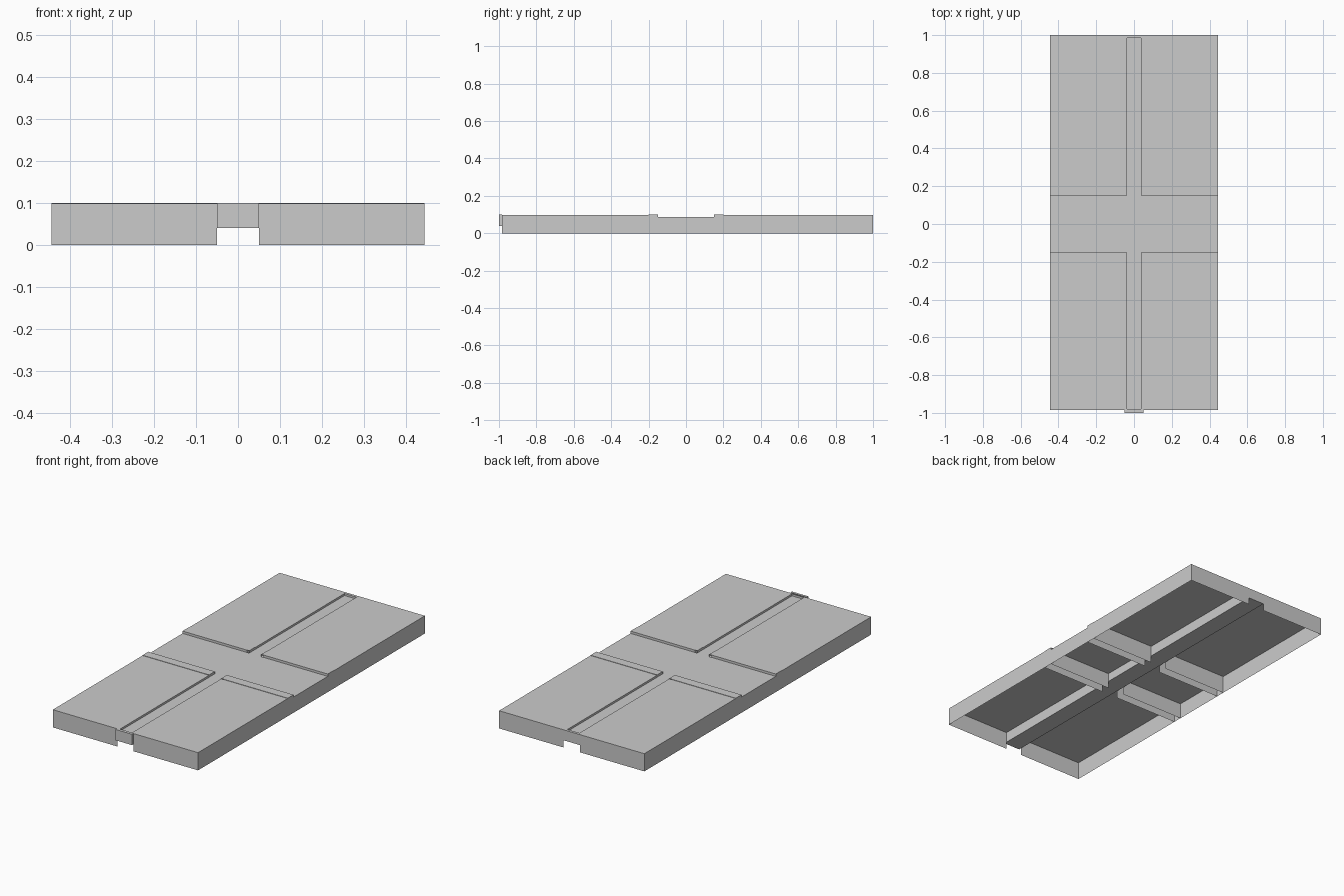
import bpy, bmesh

if "Cube" in bpy.data.objects:
    bpy.data.objects.remove(bpy.data.objects["Cube"])

W = 0.445            # half width
TOP, PANEL, FLOOR, BEAM = 0.10, 0.098, 0.087, 0.04
GROOVE, GAP = 0.037, 0.05
Y0, Y1 = -0.985, 1.0  # slab ends


def sheet_object(name, quads):
    """Open thin-sheet object from lists of corner points."""
    bm = bmesh.new()
    for q in quads:
        bm.faces.new([bm.verts.new(p) for p in q])
    bmesh.ops.remove_doubles(bm, verts=bm.verts, dist=1e-5)
    bmesh.ops.recalc_face_normals(bm, faces=bm.faces)
    me = bpy.data.meshes.new(name)
    bm.to_mesh(me)
    bm.free()
    ob = bpy.data.objects.new(name, me)
    bpy.context.collection.objects.link(ob)
    return ob


def flat(x0, x1, y0, y1, z):
    return [(x0, y0, z), (x1, y0, z), (x1, y1, z), (x0, y1, z)]


def wall_x(x, y0, y1, z0, z1):
    return [(x, y0, z0), (x, y1, z0), (x, y1, z1), (x, y0, z1)]


def wall_y(y, x0, x1, z0, z1):
    return [(x0, y, z0), (x1, y, z0), (x1, y, z1), (x0, y, z1)]


for sx, side in ((-1, "left"), (1, "right")):
    g, b, w = sx * GROOVE, sx * GAP, sx * W
    for end, name in ((Y0, "front"), (Y1, "back")):
        s = 1 if end > 0 else -1
        a, c = s * 0.15, s * 0.2
        inner = -0.98 if s < 0 else 0.985
        # raised quarter panel, open underneath
        sheet_object(f"{name}_{side}_panel", [
            flat(g, w, c, end, PANEL),
            wall_x(w, c, end, 0, PANEL),
            wall_y(end, b, w, 0, PANEL),
            wall_x(g, c, inner, FLOOR, PANEL),
        ])
        # narrow cross rib beside the sunken middle
        sheet_object(f"{name}_{side}_cross_rib", [
            flat(g, w, a, c, TOP),
            wall_x(w, a, c, 0, TOP),
            wall_x(g, a, c, FLOOR, TOP),
            wall_y(a, b, w, 0, TOP),
            wall_y(c, b, w, 0, TOP),
        ])
    # sunken middle strip
    sheet_object(f"{side}_cross_channel", [
        flat(g, w, -0.15, 0.15, FLOOR),
        wall_x(w, -0.15, 0.15, 0, FLOOR),
    ])

# long centre beam with a groove on top and a tab at the front
quads = [
    flat(-GAP, GAP, -1, Y1, BEAM),
    flat(-GROOVE, GROOVE, -0.98, 0.985, FLOOR),
    flat(-GAP, GAP, -1, Y0, TOP),
    flat(-GROOVE, GROOVE, Y0, -0.98, PANEL),
    flat(-GROOVE, GROOVE, 0.985, Y1, PANEL),
    wall_y(-0.98, -GROOVE, GROOVE, FLOOR, PANEL),
    wall_y(0.985, -GROOVE, GROOVE, FLOOR, PANEL),
    wall_y(-1, -GAP, GAP, BEAM, TOP),
    wall_y(Y1, -GAP, GAP, BEAM, PANEL),
]
for x in (-GAP, GAP):
    quads += [wall_x(x, -1, Y0, BEAM, TOP), wall_x(x, Y0, -0.15, BEAM, PANEL),
              wall_x(x, -0.15, 0.15, BEAM, FLOOR), wall_x(x, 0.15, Y1, BEAM, PANEL)]
sheet_object("centre_beam", quads)
